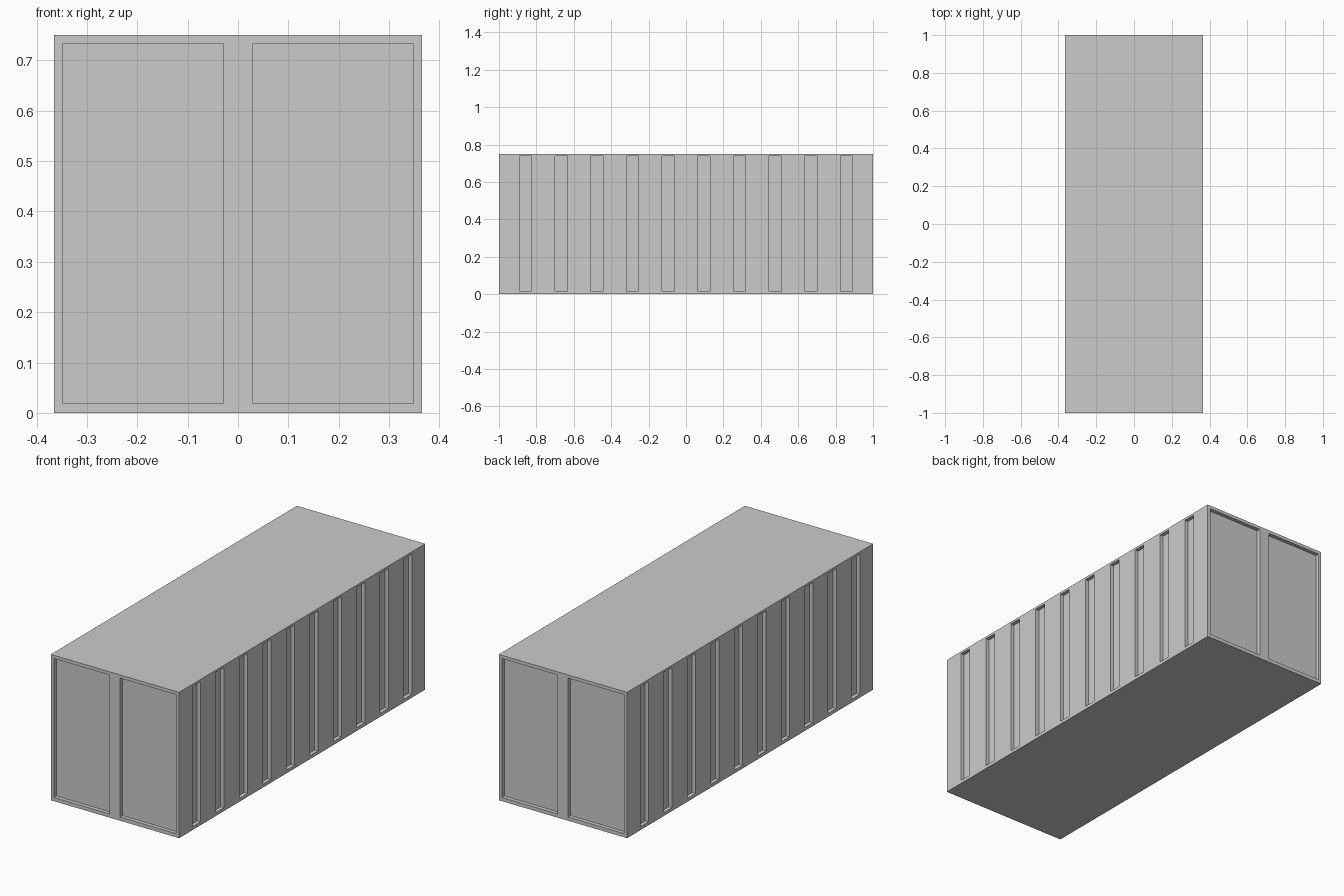
import bpy, bmesh
from mathutils import Matrix, Vector

if "Cube" in bpy.data.objects:
    bpy.data.objects.remove(bpy.data.objects["Cube"])

W, L, H = 0.73, 2.0, 0.75      # overall width, length, height
DEPTH = 0.02                   # depth of the pressed recesses


def add_box(bm, lo, hi):
    lo, hi = Vector(lo), Vector(hi)
    m = Matrix.Translation((lo + hi) / 2) @ Matrix.Diagonal((*(hi - lo), 1))
    bmesh.ops.create_cube(bm, size=1, matrix=m)


def make_object(name, bm):
    mesh = bpy.data.meshes.new(name)
    bm.to_mesh(mesh)
    bm.free()
    ob = bpy.data.objects.new(name, mesh)
    bpy.context.collection.objects.link(ob)
    return ob


# container body
bm = bmesh.new()
add_box(bm, (-W / 2, -L / 2, 0), (W / 2, L / 2, H))
body = make_object("container_body", bm)

# recess cutters
bm = bmesh.new()
for s in (-1, 1):
    # ten upright grooves on each long side
    xs = sorted((s * (W / 2 - DEPTH), s * (W / 2 + 0.1)))
    for i in range(10):
        y = -0.858 + i * 2 * 0.858 / 9
        add_box(bm, (xs[0], y - 0.033, 0.017), (xs[1], y + 0.033, 0.738))
    # two door panels on each end
    ys = sorted((s * (L / 2 - DEPTH), s * (L / 2 + 0.1)))
    for x0, x1 in ((-0.347, -0.03), (0.03, 0.347)):
        add_box(bm, (x0, ys[0], 0.019), (x1, ys[1], 0.733))
cutter = make_object("recess_cutters", bm)
cutter.hide_render = True

# cut the recesses and drop the helper
mod = body.modifiers.new("recesses", 'BOOLEAN')
mod.operation = 'DIFFERENCE'
mod.solver = 'EXACT'
mod.object = cutter
bpy.context.view_layer.objects.active = body
bpy.ops.object.modifier_apply(modifier=mod.name)
bpy.data.objects.remove(cutter)
